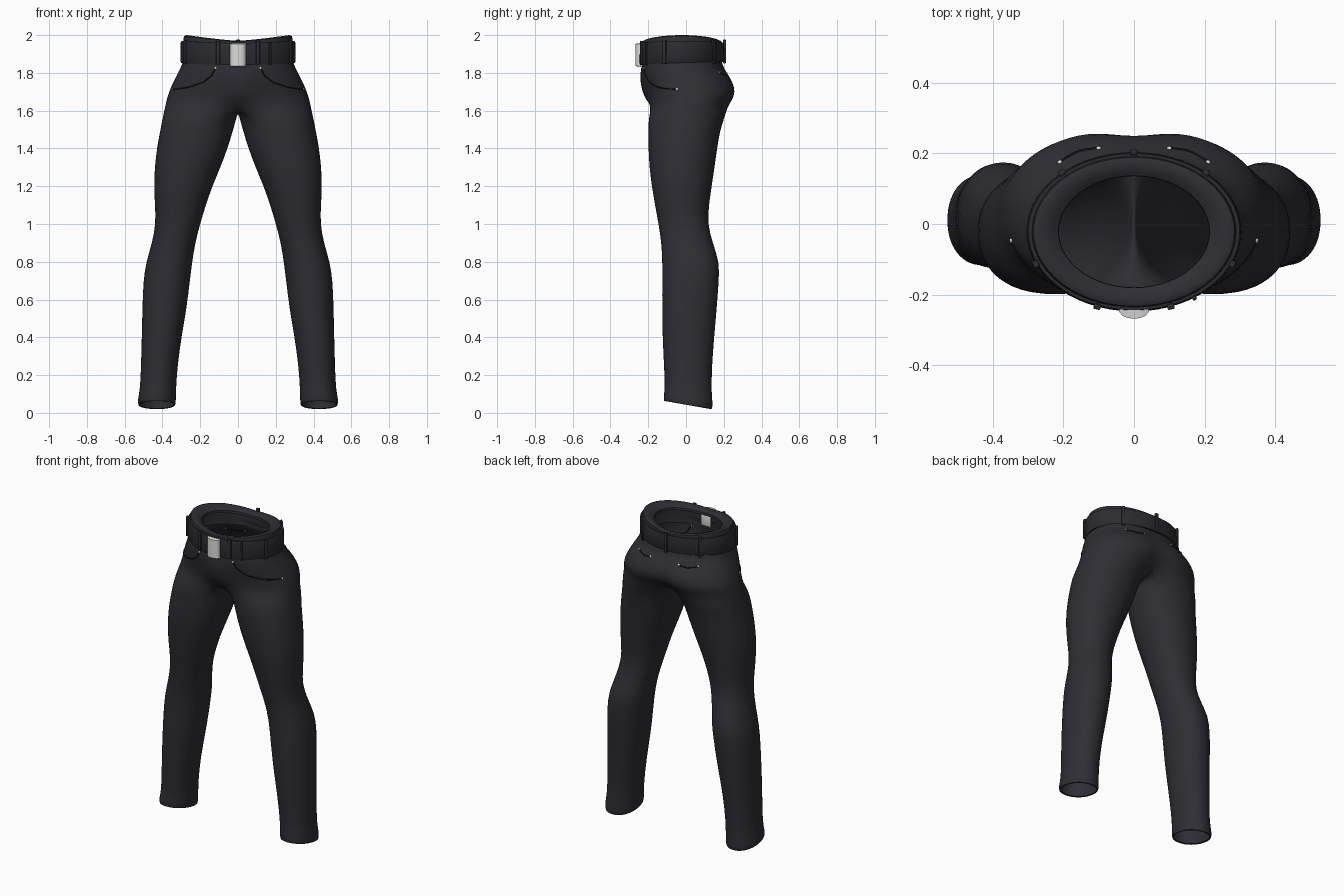
import bpy, bmesh, math
from mathutils import Vector
from mathutils.bvhtree import BVHTree

if "Cube" in bpy.data.objects:
    bpy.data.objects.remove(bpy.data.objects["Cube"])


def material(name, rgb):
    m = bpy.data.materials.new(name)
    m.diffuse_color = (*rgb, 1)
    m.use_nodes = True
    m.node_tree.nodes["Principled BSDF"].inputs["Base Color"].default_value = m.diffuse_color
    return m


DENIM = material("dark denim", (0.027, 0.027, 0.034))
LEATHER = material("dark leather", (0.024, 0.024, 0.030))
SEAM = material("black seam", (0.008, 0.008, 0.010))
METAL = material("silver metal", (0.72, 0.72, 0.70))


def make_object(name, bm, mat, angle=60):
    bmesh.ops.recalc_face_normals(bm, faces=bm.faces)
    me = bpy.data.meshes.new(name)
    bm.to_mesh(me)
    bm.free()
    me.materials.append(mat)
    ob = bpy.data.objects.new(name, me)
    bpy.context.collection.objects.link(ob)
    bpy.ops.object.select_all(action='DESELECT')
    ob.select_set(True)
    bpy.context.view_layer.objects.active = ob
    bpy.ops.object.shade_smooth_by_angle(angle=math.radians(angle))
    return ob


def spow(v, p):
    return math.copysign(abs(v) ** p, v)


def skin(bm, a, b, closed):
    n = len(a)
    for i in range(n if closed else n - 1):
        j = (i + 1) % n
        bm.faces.new((a[i], a[j], b[j], b[i]))


# Trousers: half hip rings run front to back, leg rings close on the inside
OUT, INN = 20, 8
# z, half width, front y, back y, front bulge, seat cleft
HIPS = [(1.89, .285, -.225, .185, 0, 0), (1.84, .298, -.235, .192, 0, 0),
        (1.80, .318, -.232, .222, .012, .005), (1.75, .345, -.222, .258, .024, .012),
        (1.70, .366, -.208, .274, .028, .022), (1.66, .378, -.202, .262, .015, .035),
        (1.625, .386, -.200, .240, -.02, .06)]
# z, inner x, outer x, front y, back y
LEGS = [(1.56, .008, .400, -.200, .205), (1.50, .024, .412, -.201, .182),
        (1.40, .054, .431, -.200, .166), (1.30, .092, .442, -.195, .152),
        (1.20, .135, .446, -.182, .137), (1.10, .170, .440, -.165, .122),
        (1.00, .200, .436, -.146, .115), (.90, .226, .455, -.131, .142),
        (.80, .242, .487, -.126, .178), (.70, .254, .502, -.127, .175),
        (.55, .272, .507, -.127, .163), (.40, .299, .510, -.125, .150),
        (.25, .320, .514, -.117, .138), (.12, .328, .519, -.112, .135),
        (.07, .328, .532, -.119, .143), (.036, .331, .529, -.118, .138),
        (.045, .340, .518, -.106, .126)]

bm = bmesh.new()
prev = None
for z, a, yf, yb, bulge, cleft in HIPS:
    ring, yc = [], (yf + yb) / 2
    for i in range(OUT + 1):
        t = math.pi * i / OUT
        x = a * spow(math.sin(t), .88) if 0 < i < OUT else 0
        y = yc - (yb - yf) / 2 * spow(math.cos(t), .88)
        near = math.exp(-(x / .085) ** 2)
        y -= near * (bulge if i < OUT / 2 else cleft)
        ring.append(bm.verts.new((x, y, z)))
    if prev:
        skin(bm, prev, ring, False)
    prev = ring
# crotch seam along the centre plane
y0, y1 = prev[0].co.y, prev[-1].co.y
for k in range(1, INN):
    f = k / INN
    prev.append(bm.verts.new((0, y1 + (y0 - y1) * f, 1.625 - .035 * math.sin(math.pi * f))))
spread = math.radians(40)
for z, xi, xo, yf, yb in LEGS:
    ring = []
    cx, rx, cy, ry = (xi + xo) / 2, (xo - xi) / 2, (yf + yb) / 2, (yb - yf) / 2
    for i in range(OUT + INN):
        if i <= OUT:
            t = -spread + (math.pi + 2 * spread) * i / OUT
        else:
            t = math.pi + spread + (math.pi - 2 * spread) * (i - OUT) / INN
        c = spow(math.cos(t), .93)
        # hem sits higher at the front than at the back
        tilt = .024 * c * max(0, 1 - z / .2) ** .5
        ring.append(bm.verts.new((cx + rx * spow(math.sin(t), .93), cy - ry * c, z + tilt)))
    skin(bm, prev, ring, True)
    prev = ring
trousers = make_object("trousers", bm, DENIM)
mirror = trousers.modifiers.new("mirror", 'MIRROR')
mirror.merge_threshold = .0005
sub = trousers.modifiers.new("smooth", 'SUBSURF')
sub.levels = sub.render_levels = 1


# Waist bands follow one oval
def oval(t, s=1.0):
    return Vector((.30 * s * math.sin(t), -.022 - .222 * s * math.cos(t), 0))


def band(name, profile, mat, closed, seg=56):
    """profile rows: scale, z, extra height at the sides, extra height at the back"""
    b = bmesh.new()
    rings = []
    for s, z, side, back in profile:
        ring = []
        for i in range(seg):
            t = 2 * math.pi * i / seg
            h = z + side * abs(math.sin(t)) ** 1.3 + back * (1 - math.cos(t)) / 2
            ring.append(b.verts.new(oval(t, s) + Vector((0, 0, h))))
        rings.append(ring)
    if closed:
        rings.append(rings[0])
    for r0, r1 in zip(rings, rings[1:]):
        skin(b, r0, r1, True)
    return make_object(name, b, mat, 45)


band("waistband", [(.95, 1.84, 0, .01), (.965, 1.955, .025, 0), (.95, 1.965, .03, 0),
                   (.90, 1.970, .03, 0), (.78, 1.964, .02, 0), (.715, 1.955, .015, 0),
                   (.71, 1.94, .015, 0)], DENIM, False)
band("belt", [(.96, 1.842, .004, .016), (1.005, 1.842, .004, .016), (1.018, 1.85, .004, .016),
              (1.012, 1.95, .01, 0), (1.0, 1.958, .01, 0), (.96, 1.958, .01, 0)], LEATHER, True)


def box(name, loc, size, mat, turn=0.0, bevel=.003, segs=2):
    b = bmesh.new()
    bmesh.ops.create_cube(b, size=1)
    bmesh.ops.scale(b, vec=size, verts=b.verts)
    bmesh.ops.bevel(b, geom=b.edges[:], offset=bevel, segments=segs, affect='EDGES', profile=.5)
    ob = make_object(name, b, mat, 40)
    ob.location = loc
    ob.rotation_euler.z = turn
    return ob


def on_belt(name, t, width, thick, z, height, mat):
    p, d = oval(t, 1.018), oval(t + .01) - oval(t - .01)
    return box(name, (p.x, p.y, z), (width, thick, height), mat, math.atan2(d.y, d.x))


# Belt loops and the loose belt end
for k, deg in enumerate((20, 66, 138, 180, 222, 294, 340)):
    t = math.radians(deg)
    on_belt("belt_loop_%d" % k, t, .02, .016, 1.907 + .003 * (1 - math.cos(t)), .125, DENIM)
on_belt("belt_keeper", math.radians(34), .012, .014, 1.902, .118, LEATHER)

# Buckle with rounded front and its back plate
b = bmesh.new()
rows = []
for i in range(9):
    u = -1 + i / 4
    y = -.247 - .021 * math.sqrt(max(0, 1 - u * u))
    rows.append([b.verts.new((.043 * u, yy, zz)) for yy, zz in
                 ((-.238, 1.832), (y, 1.836), (y, 1.954), (-.238, 1.958))])
for r0, r1 in zip(rows, rows[1:]):
    skin(b, r0, r1, True)
b.faces.new(rows[0])
b.faces.new(rows[-1])
make_object("buckle", b, METAL, 45)
box("buckle_back_plate", (0, -.205, 1.90), (.07, .008, .08), METAL)

# Pocket seams and rivets laid on the cloth surface
deps = bpy.context.evaluated_depsgraph_get()
tree = BVHTree.FromObject(trousers, deps)


def on_cloth(x, z, side):
    hit = tree.ray_cast(Vector((x, side, z)), Vector((0, -side, 0)))
    if hit[0] is None:
        hit = tree.find_nearest(Vector((x, side * .06, z)))
    n = hit[1] if hit[1].dot(Vector((hit[0].x, hit[0].y, 0))) > 0 else -hit[1]
    return hit[0], n


def seam(name, pts, side):
    cu = bpy.data.curves.new(name, 'CURVE')
    cu.dimensions = '3D'
    cu.bevel_depth = .0035
    cu.bevel_resolution = 1
    path = []
    for (xa, za), (xb, zb) in zip(pts, pts[1:]):
        path += [(xa + (xb - xa) * k / 5, za + (zb - za) * k / 5) for k in range(5)]
    path.append(pts[-1])
    sp = cu.splines.new('POLY')
    sp.points.add(len(path) - 1)
    for p, (x, z) in zip(sp.points, path):
        p.co = (*on_cloth(x, z, side)[0], 1)
    cu.materials.append(SEAM)
    bpy.context.collection.objects.link(bpy.data.objects.new(name, cu))


def rivet(name, x, z, side):
    p, n = on_cloth(x, z, side)
    b = bmesh.new()
    bmesh.ops.create_uvsphere(b, u_segments=10, v_segments=6, radius=.007)
    ob = make_object(name, b, METAL)
    ob.scale.z = .6
    ob.location = p + n * .002
    ob.rotation_euler = n.to_track_quat('Z', 'Y').to_euler()


for s, tag in ((1, "right"), (-1, "left")):
    seam("front_pocket_seam_" + tag, [(s * .118, 1.828), (s * .14, 1.785), (s * .185, 1.75),
                                      (s * .26, 1.725), (s * .345, 1.712)], -1)
    seam("back_pocket_seam_" + tag, [(s * .10, 1.795), (s * .155, 1.79), (s * .21, 1.80)], 1)
    for k, (x, z, side) in enumerate(((.118, 1.825, -1), (.347, 1.713, -1),
                                      (.10, 1.797, 1), (.21, 1.802, 1))):
        rivet("rivet_%s_%d" % (tag, k), s * x, z, side)
